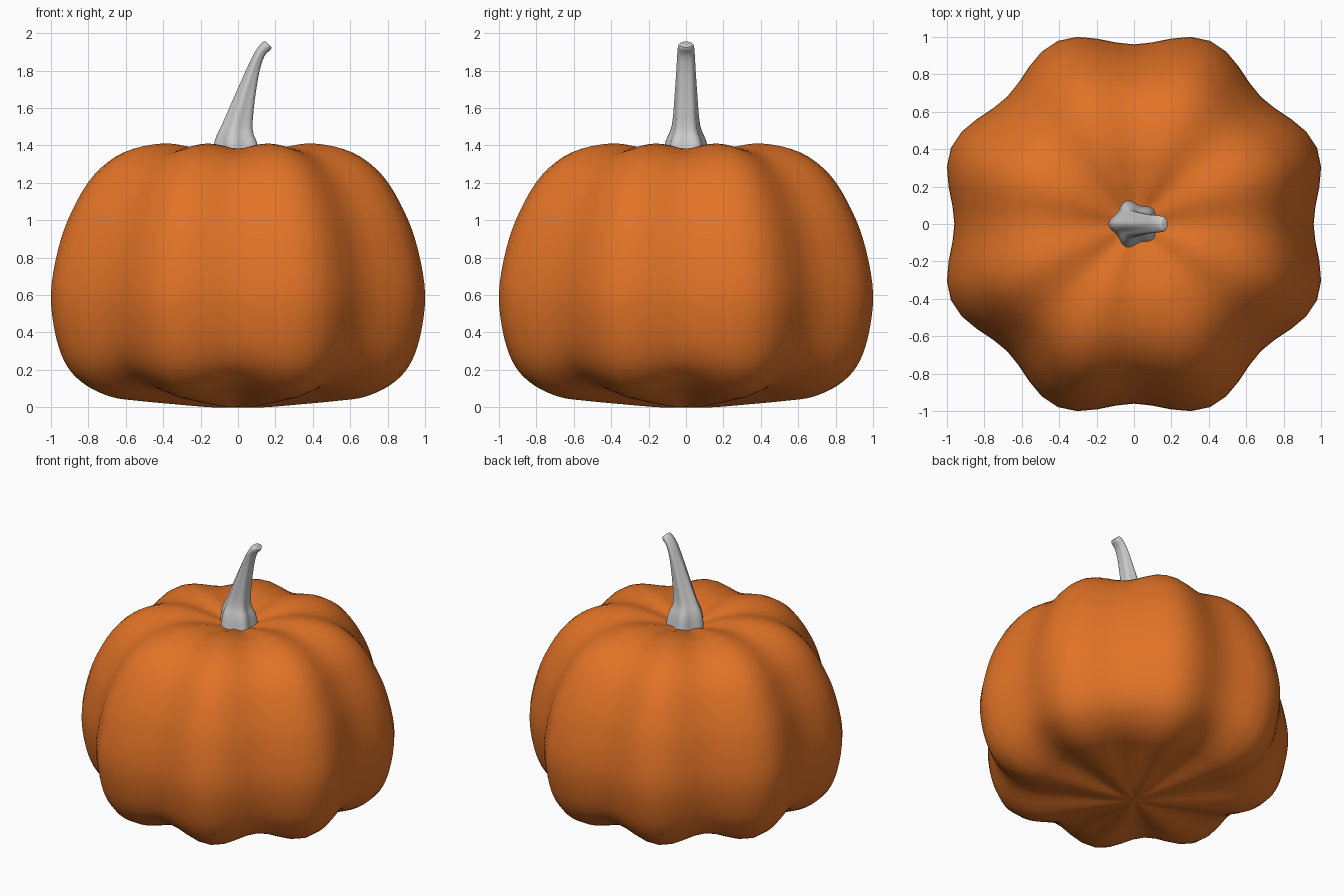
import bpy, bmesh
from math import sin, cos, pi, radians

if "Cube" in bpy.data.objects:
    bpy.data.objects.remove(bpy.data.objects["Cube"])


def smooth_rows(rows, steps):
    # Catmull-Rom interpolation through a list of tuples
    out = []
    for i in range(len(rows) - 1):
        p0, p1 = rows[max(i - 1, 0)], rows[i]
        p2, p3 = rows[i + 1], rows[min(i + 2, len(rows) - 1)]
        for s in range(steps):
            t = s / steps
            out.append([0.5 * (2 * b + (c - a) * t + (2 * a - 5 * b + 4 * c - d) * t * t
                               + (3 * b - a - 3 * c + d) * t ** 3)
                        for a, b, c, d in zip(p0, p1, p2, p3)])
    return out + [list(rows[-1])]


def loft(name, rings):
    # Skin closed rings from bottom to top and cap both ends
    bm = bmesh.new()
    loops = [[bm.verts.new(p) for p in ring] for ring in rings]
    n = len(loops[0])
    for low, high in zip(loops, loops[1:]):
        for i in range(n):
            j = (i + 1) % n
            bm.faces.new((low[i], low[j], high[j], high[i]))
    bm.faces.new(loops[0][::-1])
    bm.faces.new(loops[-1])
    mesh = bpy.data.meshes.new(name)
    bm.to_mesh(mesh)
    bm.free()
    obj = bpy.data.objects.new(name, mesh)
    bpy.context.collection.objects.link(obj)
    bpy.ops.object.select_all(action='DESELECT')
    obj.select_set(True)
    bpy.context.view_layer.objects.active = obj
    bpy.ops.object.shade_smooth_by_angle(angle=radians(50))
    return obj


# Pumpkin body: (ridge radius, ridge height, height change in the valleys)
profile = [(0.01, 0.0, 0), (0.15, 0.0, 0.01), (0.35, 0.015, 0.03), (0.58, 0.035, 0.05),
           (0.73, 0.055, 0.055), (0.86, 0.11, 0.05), (0.965, 0.21, 0.035), (1.03, 0.37, 0.01),
           (1.06, 0.6, 0), (1.02, 0.84, 0), (0.946, 1.04, -0.005), (0.82, 1.24, -0.015),
           (0.65, 1.365, -0.025), (0.44, 1.41, -0.027), (0.26, 1.388, -0.022),
           (0.12, 1.345, -0.01), (0.01, 1.32, 0)]
SEG = 64
rings = []
for r, z, dz in smooth_rows(profile, 4):
    ring = []
    for i in range(SEG):
        a = 2 * pi * i / SEG
        valley = cos(4 * a) ** 2
        k = r * (1 - 0.094 * valley)
        ring.append((k * cos(a), k * sin(a), z + dz * valley))
    rings.append(ring)
body = loft("pumpkin_body", rings)
orange = bpy.data.materials.new("orange_skin")
orange.diffuse_color = (0.75, 0.17, 0.02, 1)
orange.use_nodes = True
orange.node_tree.nodes["Principled BSDF"].inputs["Base Color"].default_value = orange.diffuse_color
body.data.materials.append(orange)

# Stem: (centre x, centre z, half width x, half width y, tilt, ridge strength)
path = [(0.0, 1.31, 0.125, 0.12, 0, 0.12), (-0.003, 1.42, 0.108, 0.102, 0.05, 0.12),
        (0.002, 1.5, 0.08, 0.073, 0.15, 0.10), (0.038, 1.65, 0.055, 0.06, 0.2, 0.08),
        (0.085, 1.81, 0.034, 0.05, 0.25, 0.06), (0.118, 1.89, 0.028, 0.046, 0.45, 0.04),
        (0.152, 1.93, 0.029, 0.042, 0.75, 0.02), (0.165, 1.94, 0.022, 0.033, 0.8, 0)]
rings = []
for x, z, rx, ry, tilt, ridge in smooth_rows(path, 3):
    ring = []
    for i in range(30):
        a = 2 * pi * i / 30
        k = 1 + ridge * cos(5 * (a - pi))
        u, v = k * rx * cos(a), k * ry * sin(a)
        ring.append((x + u * cos(tilt), v, z - u * sin(tilt)))
    rings.append(ring)
loft("stem", rings)
